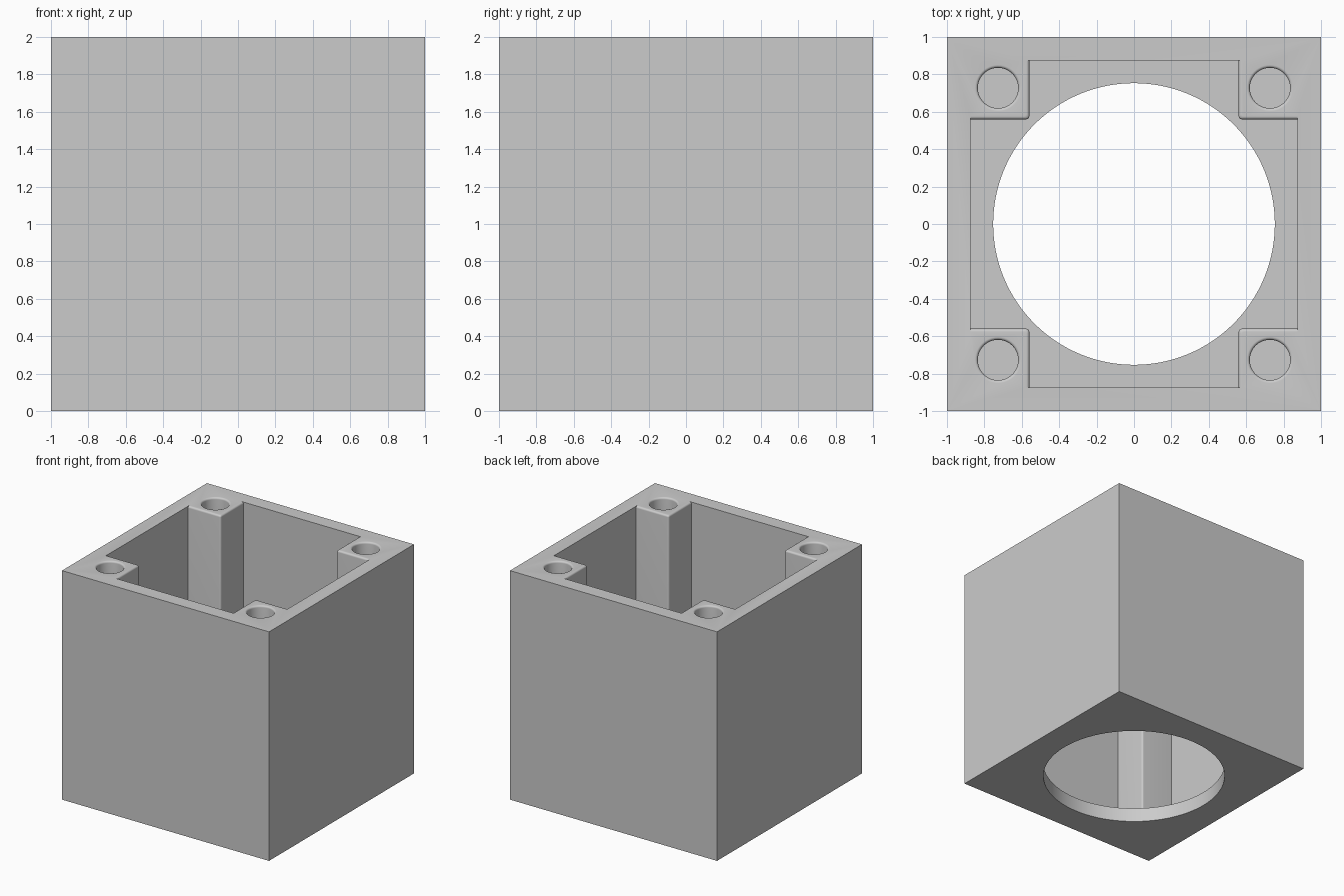
import bpy, bmesh
from math import sin, cos, pi, radians

old = bpy.data.objects.get("Cube")
if old:
    bpy.data.objects.remove(old, do_unlink=True)

WALL = 0.125               # wall and floor thickness
INNER = 1 - WALL           # half width of the cavity
POST = 0.56                # distance from centre line to post faces
ROUND = 0.016              # edge rounding
HOLE_AT, HOLE_R, HOLE_DEPTH = 0.727, 0.108, 0.4
ARC = [i / 6 * pi / 2 for i in range(7)]

grey = bpy.data.materials.new("plain grey")
grey.use_nodes = True
colour = (0.6, 0.6, 0.6, 1)
grey.diffuse_color = colour
grey.node_tree.nodes["Principled BSDF"].inputs["Base Color"].default_value = colour


def loft(name, rings):
    """Solid skinned through a stack of rings, capped at both ends."""
    bm = bmesh.new()
    loops = [[bm.verts.new(p) for p in ring] for ring in rings]
    n = len(loops[0])
    for a, b in zip(loops, loops[1:]):
        for i in range(n):
            j = (i + 1) % n
            bm.faces.new((a[i], a[j], b[j], b[i]))
    bm.faces.new(loops[0][::-1])
    bm.faces.new(loops[-1])
    mesh = bpy.data.meshes.new(name)
    bm.to_mesh(mesh)
    bm.free()
    mesh.materials.append(grey)
    ob = bpy.data.objects.new(name, mesh)
    bpy.context.collection.objects.link(ob)
    return ob


def circle(x, y, z, r, n):
    return [(x + r * cos(2 * pi * i / n), y + r * sin(2 * pi * i / n), z)
            for i in range(n)]


def cross(a, z):
    """Cross-shaped outline whose four inner corners are rounded."""
    quarter = [(INNER, a)]
    quarter += [(a + ROUND * (1 - sin(t)), a + ROUND * (1 - cos(t))) for t in ARC]
    quarter += [(a, INNER)]
    pts = []
    for _ in range(4):
        pts += [(x, y, z) for x, y in quarter]
        quarter = [(-y, x) for x, y in quarter]
    return pts


# Solid body
body = loft("box_body", [[(-1, -1, z), (1, -1, z), (1, 1, z), (-1, 1, z)]
                         for z in (0, 2)])

# Cavity between the corner posts, flaring at the top to round the post rims
rings = [cross(POST, WALL)]
rings += [cross(POST + ROUND * (1 - cos(t)), 2 - ROUND + ROUND * sin(t)) for t in ARC]
rings += [cross(POST + ROUND, 2.1)]
cutters = [loft("cavity_cutter", rings)]

# Round opening through the floor
cutters.append(loft("floor_opening_cutter",
                    [circle(0, 0, z, 0.753, 128) for z in (-0.1, WALL + 0.1)]))

# Blind screw holes with rounded rims in the posts
for x in (-HOLE_AT, HOLE_AT):
    for y in (-HOLE_AT, HOLE_AT):
        rings = [circle(x, y, 2 - HOLE_DEPTH, HOLE_R, 48)]
        rings += [circle(x, y, 2 - ROUND + ROUND * sin(t),
                         HOLE_R + ROUND * (1 - cos(t)), 48) for t in ARC]
        rings += [circle(x, y, 2.1, HOLE_R + ROUND, 48)]
        cutters.append(loft("screw_hole_cutter", rings))

# Cut everything out of the body, then discard the cutters
bpy.context.view_layer.objects.active = body
for cutter in cutters:
    mod = body.modifiers.new("cut", "BOOLEAN")
    mod.operation, mod.solver, mod.object = "DIFFERENCE", "EXACT", cutter
    bpy.ops.object.modifier_apply(modifier=mod.name)
    bpy.data.objects.remove(cutter, do_unlink=True)

bpy.ops.object.select_all(action="DESELECT")
body.select_set(True)
bpy.ops.object.shade_smooth_by_angle(angle=radians(30))
